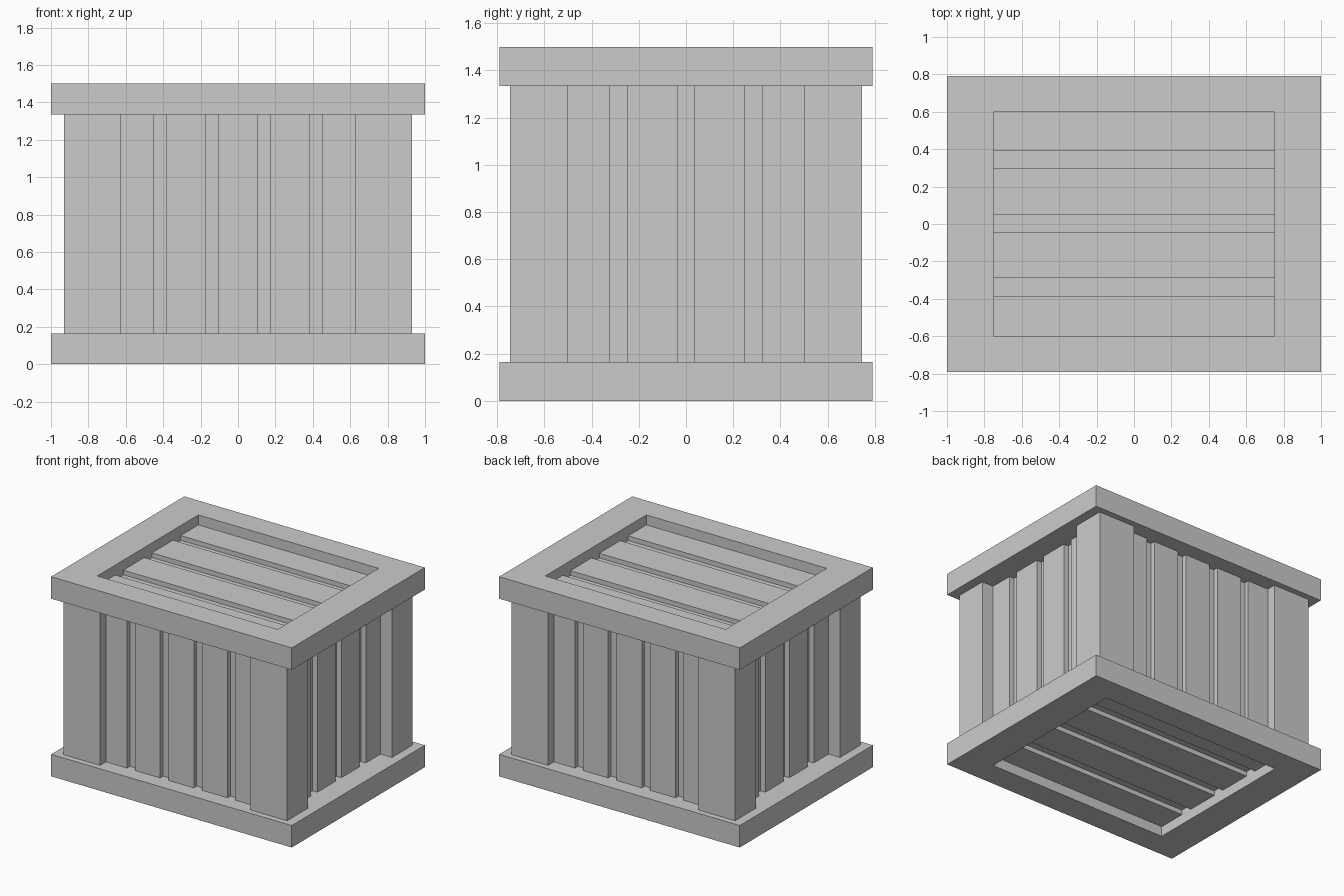
import bpy, bmesh
from mathutils import Vector

if "Cube" in bpy.data.objects:
    bpy.data.objects.remove(bpy.data.objects["Cube"])


def add_box(bm, lo, hi):
    lo, hi = Vector(lo), Vector(hi)
    vs = bmesh.ops.create_cube(bm, size=1)["verts"]
    for v in vs:
        v.co = Vector((lo[i] + (v.co[i] + 0.5) * (hi[i] - lo[i]) for i in range(3)))


def finish(bm, name):
    bmesh.ops.recalc_face_normals(bm, faces=bm.faces)
    me = bpy.data.meshes.new(name)
    bm.to_mesh(me)
    bm.free()
    ob = bpy.data.objects.new(name, me)
    bpy.context.collection.objects.link(ob)
    return ob


def boxes(name, spans):
    bm = bmesh.new()
    for lo, hi in spans:
        add_box(bm, lo, hi)
    return finish(bm, name)


def ring(name, z0, z1):
    # rectangular frame with an open middle
    bm = bmesh.new()
    corners = [(-1, -1), (1, -1), (1, 1), (-1, 1)]
    loops = [[bm.verts.new((sx * x, sy * y, z)) for sx, sy in corners]
             for x, y, z in [(1, 0.79, z0), (1, 0.79, z1), (0.75, 0.6, z1), (0.75, 0.6, z0)]]
    for k in range(4):
        a, b = loops[k], loops[(k + 1) % 4]
        for i in range(4):
            j = (i + 1) % 4
            bm.faces.new((a[i], a[j], b[j], b[i]))
    return finish(bm, name)


H = 1.5
FRAME = 0.165            # frame thickness
CX, CY, CZ = 0.795, 0.64, 0.11   # core half sizes and inset from top/bottom

# Top and bottom frames
ring("bottom_frame", 0, FRAME)
ring("top_frame", H - FRAME, H)

# Inner panels behind the slats
boxes("inner_panels", [((-CX, -CY, CZ), (CX, CY, H - CZ))])

# Corner posts
for sx, nx in ((-1, "left"), (1, "right")):
    for sy, ny in ((-1, "front"), (1, "back")):
        xs, ys = sorted((sx * 0.625, sx * 0.93)), sorted((sy * 0.5, sy * 0.745))
        boxes(f"{ny}_{nx}_post", [((xs[0], ys[0], FRAME), (xs[1], ys[1], H - FRAME))])

# Front and back slats; the outer ones tuck into the posts
wide = [(-0.64, -0.45), (-0.385, -0.175), (-0.105, 0.105), (0.175, 0.385), (0.45, 0.64)]
for s, n in ((-1, "front"), (1, "back")):
    y0, y1 = sorted((s * CY, s * 0.675))
    boxes(f"{n}_slats", [((a, y0, FRAME), (b, y1, H - FRAME)) for a, b in wide])

# Left and right slats
deep = [(-0.52, -0.325), (-0.25, -0.036), (0.036, 0.25), (0.325, 0.52)]
for s, n in ((-1, "left"), (1, "right")):
    x0, x1 = sorted((s * CX, s * 0.835))
    boxes(f"{n}_slats", [((x0, a, FRAME), (x1, b, H - FRAME)) for a, b in deep])

# Lid and base slats running along x inside the frames
flat = [(-0.6, -0.385), (-0.29, -0.042), (0.05, 0.3), (0.39, 0.6)]
for n, z0, z1 in (("base", 0.075, CZ), ("lid", H - CZ, H - 0.075)):
    boxes(f"{n}_slats", [((-0.75, a, z0), (0.75, b, z1)) for a, b in flat])
